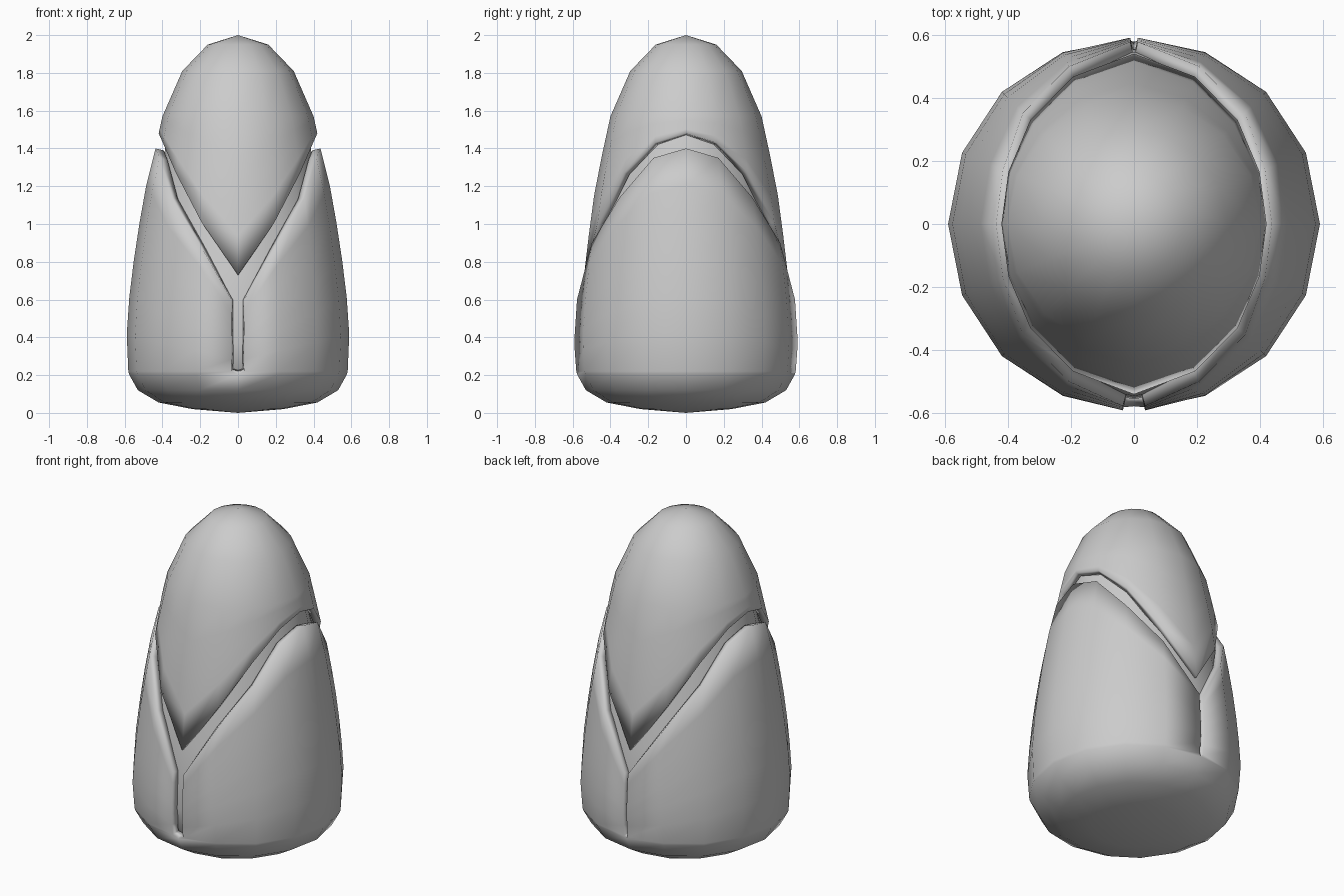
import bpy, bmesh
from math import cos, sin, radians

if "Cube" in bpy.data.objects:
    bpy.data.objects.remove(bpy.data.objects["Cube"])

SHELL = [(0, 0.0), (0.02, 0.24), (0.055, 0.42), (0.12, 0.53), (0.21, 0.58), (0.37, 0.592),
         (0.6, 0.577), (0.9, 0.54), (1.2, 0.487), (1.4, 0.437)]
CAP = [(0.7, 0.543), (0.9, 0.52), (1.2, 0.48), (1.48, 0.42), (1.57, 0.40), (1.81, 0.295), (1.95, 0.16), (2.0, 0.0)]
CORE = [(0.06, 0.0), (0.1, 0.4), (0.2, 0.53), (0.37, 0.555), (0.6, 0.545), (0.75, 0.52), (1.0, 0.475),
        (1.4, 0.385), (1.6, 0.34), (1.8, 0.24), (1.9, 0.0)]
# edge heights from the side (0 deg) to the front / back (90 deg)
SHELL_EDGE = [1.40, 1.35, 1.14, 0.90, 0.60]
CAP_EDGE = [1.48, 1.43, 1.27, 1.01, 0.73]


def radius(profile, z):
    for (z0, r0), (z1, r1) in zip(profile, profile[1:]):
        if z <= z1:
            return r0 + (r1 - r0) * max(0, z - z0) / (z1 - z0)
    return profile[-1][1]


def edge_at(table, step):
    s = step % 8
    return table[min(s, 8 - s)]


def lerp_rows(a, b, n):
    return [a + (b - a) * k / n for k in range(n + 1)]


def add_grid(bm, columns):
    """Skin neighbouring columns of points with quads."""
    cols = [[bm.verts.new(p) for p in c] for c in columns]
    for a, b in zip(cols, cols[1:]):
        for j in range(len(a) - 1):
            bm.faces.new((a[j], b[j], b[j + 1], a[j + 1]))


def finish(name, bm, thickness=0):
    bmesh.ops.remove_doubles(bm, verts=bm.verts, dist=0.0005)
    bmesh.ops.dissolve_degenerate(bm, edges=bm.edges, dist=0.0001)
    for f in bm.faces:
        f.smooth = True
    me = bpy.data.meshes.new(name)
    bm.to_mesh(me)
    bm.free()
    ob = bpy.data.objects.new(name, me)
    bpy.context.collection.objects.link(ob)
    if thickness:
        m = ob.modifiers.new("thickness", 'SOLIDIFY')
        m.thickness = thickness
        m.offset = -1
    return ob


def ring_point(r, step, z):
    a = radians(22.5 * step)
    return [r * cos(a), r * sin(a), z]


# outer shell: two leaves joined at the base, split at front and back
bm = bmesh.new()
for start, side in ((-4, 1), (4, -1)):
    columns = []
    for step in range(start, start + 9):
        rows = [0, 0.02, 0.055, 0.12, 0.205] + lerp_rows(0.22, edge_at(SHELL_EDGE, step), 6)
        col = []
        for z in rows:
            p = ring_point(radius(SHELL, z), step, z)
            if step % 8 == 4:
                gap = 0.035 if p[1] < 0 else 0.012
                p[0] = side * gap if z > 0.21 else 0
            col.append(p)
        columns.append(col)
    add_grid(bm, columns)
finish("outer_shell", bm, 0.045)

# upper cap with a pointed lower edge at front and back
bm = bmesh.new()
columns = []
for step in range(17):
    rows = lerp_rows(edge_at(CAP_EDGE, step), 1.57, 4) + [1.81, 1.95, 2.0]
    columns.append([ring_point(radius(CAP, z), step, z) for z in rows])
add_grid(bm, columns)
finish("upper_cap", bm, 0.04)

# inner core seen through the gaps
bm = bmesh.new()
add_grid(bm, [[ring_point(r, step, z) for z, r in CORE] for step in range(17)])
finish("inner_core", bm)
